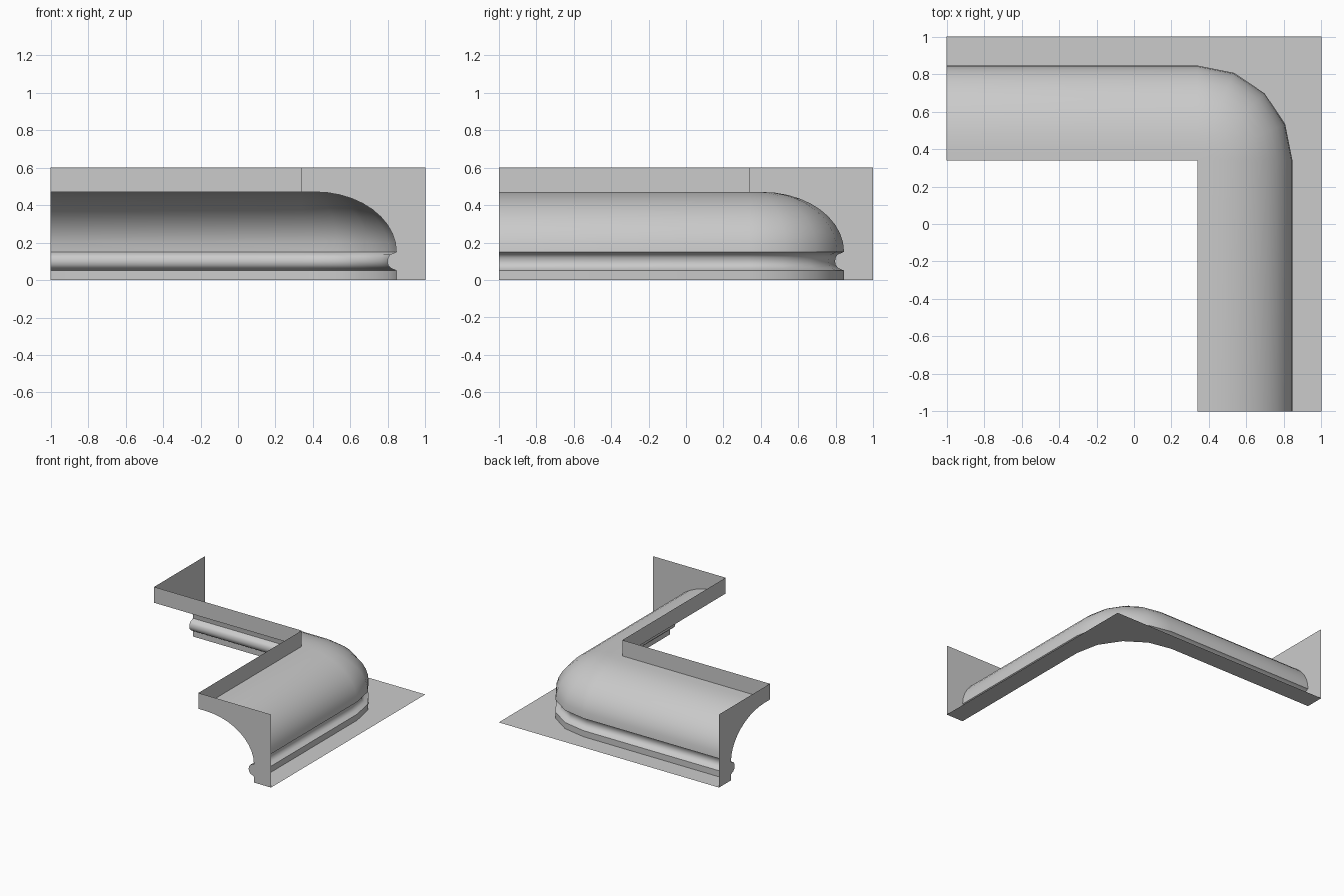
import bpy, bmesh
from math import sin, cos, pi, radians

if "Cube" in bpy.data.objects:
    bpy.data.objects.remove(bpy.data.objects["Cube"])

LIP = 0.34          # plan position of the ceiling lip and corner pivot
WALL = 1.0

# moulding profile (distance from lip, height): lip, cove, bead, foot
profile = [(0, 0.6), (0, 0.47), (0.07, 0.47)]
for i in range(1, 11):
    a = pi / 2 * (1 - i / 10)
    profile.append((0.07 + 0.435 * cos(a), 0.15 + 0.32 * sin(a)))
profile += [(0.47, 0.135), (0.46, 0.12), (0.457, 0.1), (0.46, 0.08),
            (0.475, 0.063), (0.505, 0.05), (0.505, 0)]

# stations along the path: pivot x, pivot y, angle
stations = [(-1, LIP, pi / 2)]
stations += [(LIP, LIP, radians(90 - 22.5 * i)) for i in range(5)]
stations.append((LIP, -1, 0))

bm = bmesh.new()
rows = []
for px, py, a in stations:
    row = [bm.verts.new((px + r * cos(a), py + r * sin(a), z)) for r, z in profile]
    # bottom edge where the moulding meets the wall
    k = (WALL - LIP) / max(cos(a), sin(a))
    if abs(a - pi / 4) > 0.01 and 0.01 < a < 1.56:
        wx = WALL if a < pi / 4 else row[-1].co.x
        wy = WALL if a > pi / 4 else row[-1].co.y
    else:
        wx, wy = px + k * cos(a), py + k * sin(a)
    row.append(bm.verts.new((wx, wy, 0)))
    rows.append(row)

# swept skin, turning about the lip at the corner (back and top stay open)
for r0, r1 in zip(rows, rows[1:]):
    for j in range(len(r0) - 1):
        bm.faces.new((r0[j], r0[j + 1], r1[j + 1], r1[j]))

# end caps
for row, (px, py, a) in ((rows[0], stations[0]), (rows[-1], stations[-1])):
    d = WALL - LIP
    top = bm.verts.new((px + d * cos(a), py + d * sin(a), 0.6))
    bm.faces.new(row + [top])

bmesh.ops.remove_doubles(bm, verts=bm.verts, dist=1e-4)
bmesh.ops.dissolve_degenerate(bm, edges=bm.edges, dist=1e-5)
bmesh.ops.recalc_face_normals(bm, faces=bm.faces)

mesh = bpy.data.meshes.new("corner_cove_moulding")
bm.to_mesh(mesh)
bm.free()
obj = bpy.data.objects.new("corner_cove_moulding", mesh)
bpy.context.collection.objects.link(obj)
bpy.context.view_layer.objects.active = obj
obj.select_set(True)
bpy.ops.object.shade_smooth_by_angle(angle=radians(35))
